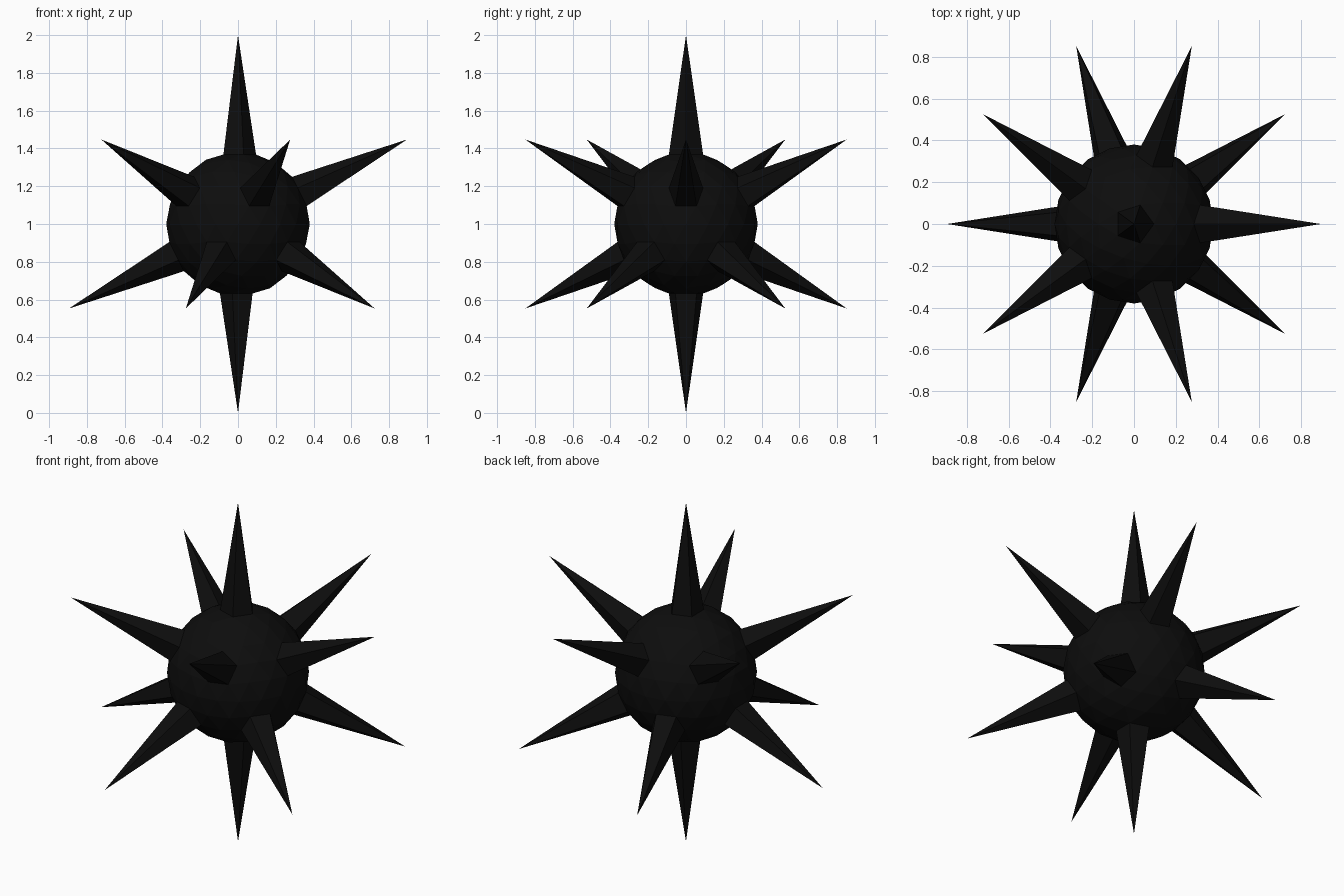
import bpy, bmesh
from mathutils import Vector

if "Cube" in bpy.data.objects:
    bpy.data.objects.remove(bpy.data.objects["Cube"])

BALL_R, TIP_R = 0.38, 1.0

black = bpy.data.materials.new("black iron")
black.diffuse_color = (0.004, 0.004, 0.004, 1)
black.use_nodes = True
black.node_tree.nodes["Principled BSDF"].inputs["Base Color"].default_value = black.diffuse_color

# faceted ball; its twelve five-edged corners are pulled out into spikes
bm = bmesh.new()
bmesh.ops.create_icosphere(bm, subdivisions=3, radius=BALL_R)
for v in bm.verts:
    if len(v.link_edges) == 5:
        v.co = v.co.normalized() * TIP_R
bmesh.ops.translate(bm, verts=bm.verts, vec=Vector((0, 0, 1)))
bm.normal_update()

mesh = bpy.data.meshes.new("spiked_ball")
bm.to_mesh(mesh)
bm.free()
mesh.materials.append(black)
ball = bpy.data.objects.new("spiked_ball", mesh)
bpy.context.collection.objects.link(ball)
